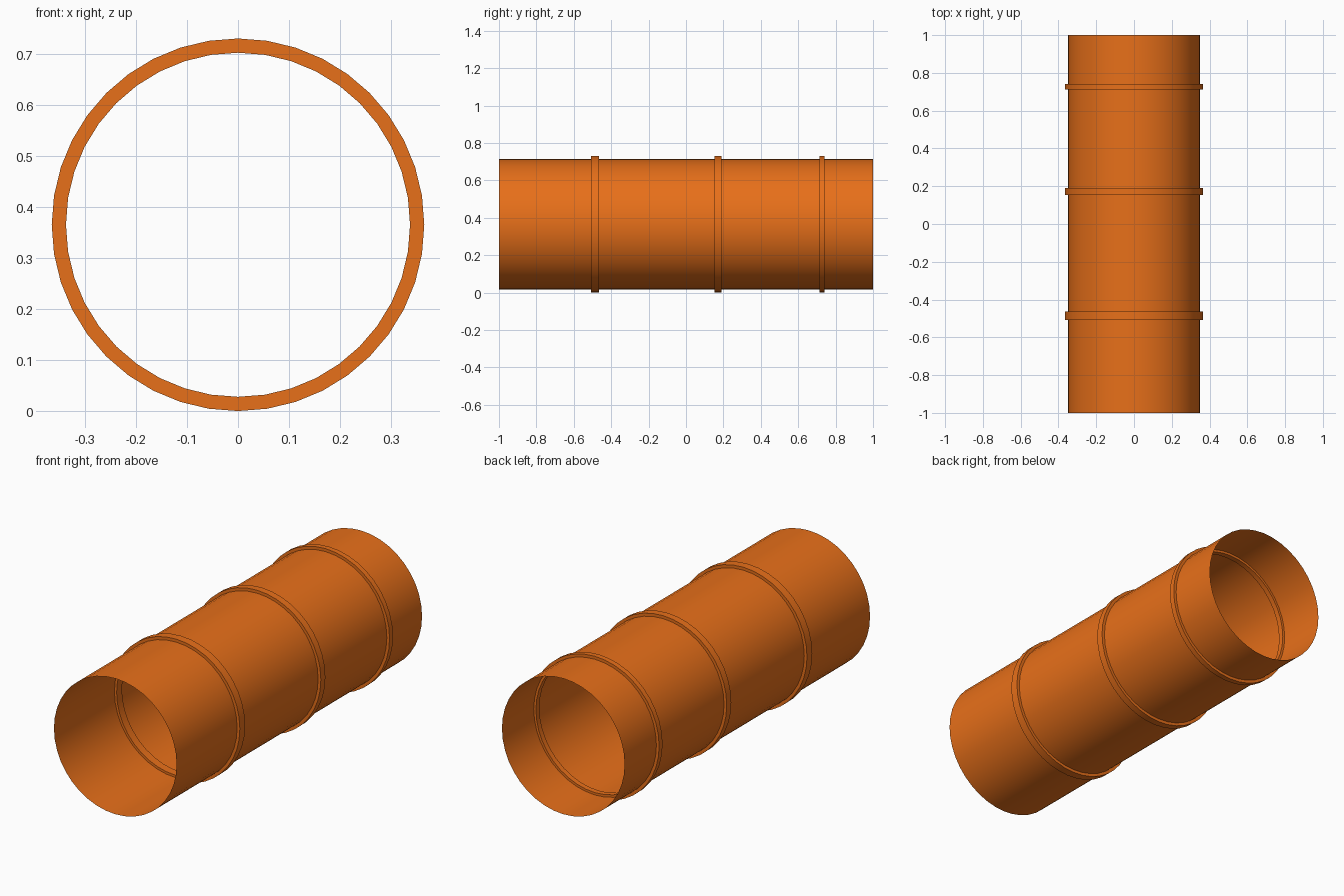
import bpy, bmesh, math

if "Cube" in bpy.data.objects:
    bpy.data.objects.remove(bpy.data.objects["Cube"])

SIDES = 40
AXIS_Z = 0.3655

orange = bpy.data.materials.new("orange")
orange.diffuse_color = (0.8, 0.16, 0.01, 1)
orange.use_nodes = True
orange.node_tree.nodes["Principled BSDF"].inputs["Base Color"].default_value = orange.diffuse_color


def lathe(name, profile, closed):
    """Revolve (radius, y) points around the pipe's long axis."""
    bm = bmesh.new()
    loops = []
    for r, y in profile:
        loops.append([bm.verts.new((r * math.sin(a), y, AXIS_Z + r * math.cos(a)))
                      for a in (2 * math.pi * i / SIDES for i in range(SIDES))])
    pairs = list(zip(loops, loops[1:]))
    if closed:
        pairs.append((loops[-1], loops[0]))
    for a, b in pairs:
        for i in range(SIDES):
            j = (i + 1) % SIDES
            bm.faces.new((a[i], b[i], b[j], a[j])).smooth = True
    bm.normal_update()
    bm.faces.ensure_lookup_table()
    # the first face lies on the outside, so its normal must point outward
    out = bm.faces[0]
    c = out.calc_center_median()
    if out.normal.x * c.x + out.normal.z * (c.z - AXIS_Z) < 0:
        bmesh.ops.reverse_faces(bm, faces=bm.faces[:])
    # keep the band corners crisp
    for e in bm.edges:
        if len(e.link_faces) == 2 and e.calc_face_angle() > math.radians(30):
            e.smooth = False
    mesh = bpy.data.meshes.new(name)
    bm.to_mesh(mesh)
    bm.free()
    mesh.materials.append(orange)
    obj = bpy.data.objects.new(name, mesh)
    bpy.context.collection.objects.link(obj)
    return obj


# Thin open pipe
lathe("pipe_wall", [(0.35, -1), (0.35, 1)], False)

# Raised bands that pass through the wall
R_OUT, R_IN = 0.3655, 0.3376
for n, (y0, y1) in enumerate([(-0.507, -0.464), (0.153, 0.19), (0.713, 0.741)], 1):
    lathe(f"band_{n}", [(R_OUT, y0), (R_OUT, y1), (R_IN, y1), (R_IN, y0)], True)
